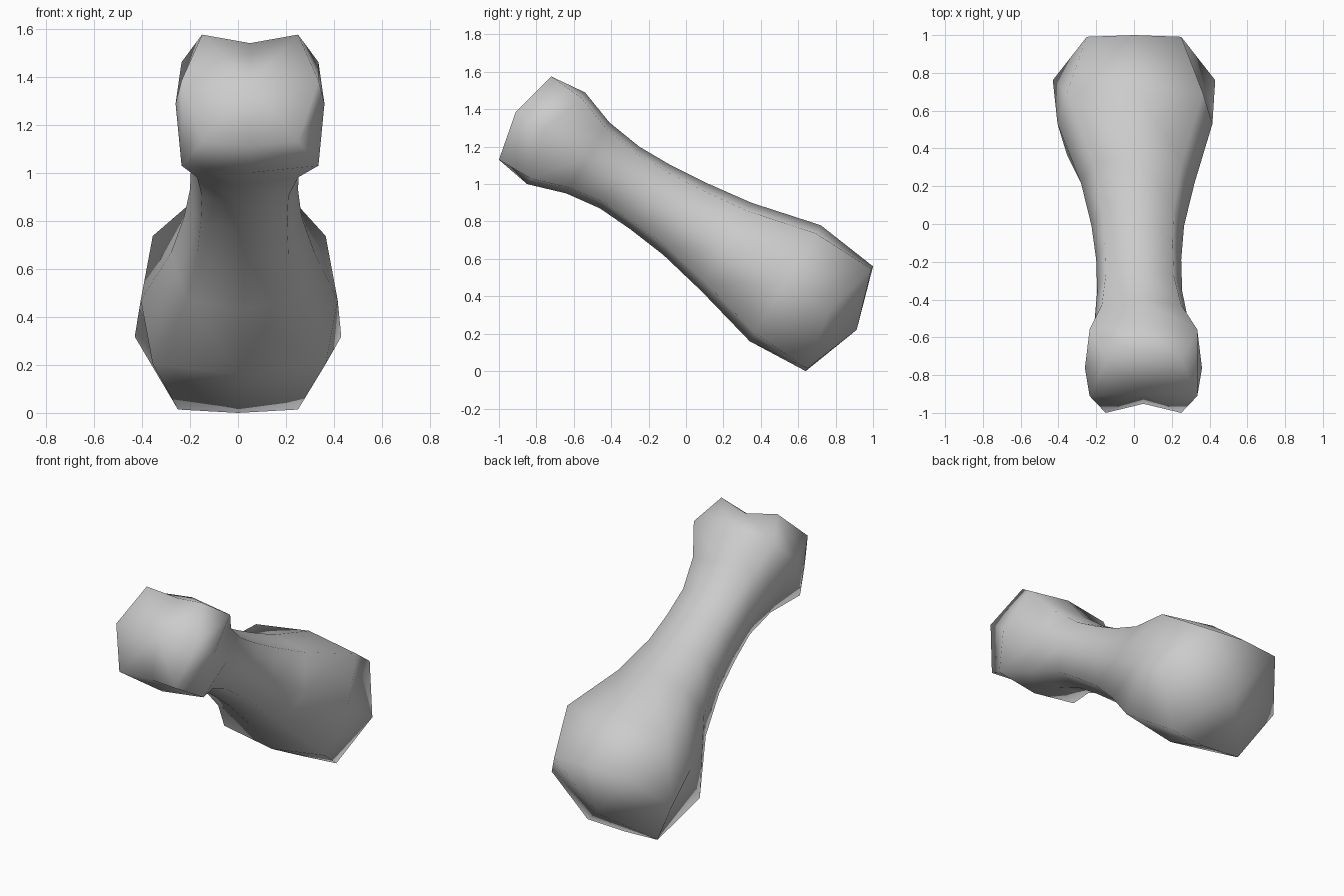
import bpy, bmesh
from mathutils import Vector

if "Cube" in bpy.data.objects:
    bpy.data.objects.remove(bpy.data.objects["Cube"])

# Stations from the thick rear end to the front end:
# top(y,z), bottom(y,z), x centre, half width, corner x, corner height,
# axial shift of side points, axial shift of middle points
STATIONS = [
    ((1.00, .56), (.64, .00), .00, .43, .25, .95, .07, 0),
    ((.72, .78), (.34, .16), .005, .41, .36, .86, 0, 0),
    ((.35, .90), (.08, .43), .02, .30, .235, .82, 0, 0),
    ((.10, 1.01), (-.12, .62), .02, .245, .19, .80, 0, 0),
    ((-.08, 1.10), (-.30, .76), .025, .225, .18, .80, 0, 0),
    ((-.25, 1.20), (-.46, .87), .03, .225, .18, .80, 0, 0),
    ((-.41, 1.33), (-.64, .95), .04, .25, .21, .84, 0, 0),
    ((-.54, 1.49), (-.85, 1.00), .05, .31, .285, .88, .08, 0),
    ((-.72, 1.575), (-1.00, 1.13), .05, .285, .20, 1.0, .06, -.05),
]


def frame(top, bottom):
    """Centre, half-height vector and axis direction of a station."""
    t, b = Vector((0, *top)), Vector((0, *bottom))
    half = (t - b) / 2
    axis = Vector((0, -half.z, half.y)).normalized()
    return (t + b) / 2, half, axis


def add_ring(bm, top, bottom, xc, w, cx, cv, side_shift, mid_shift):
    c, half, axis = frame(top, bottom)
    mv = .96 if mid_shift else 1
    pts = [(0, mv, mid_shift), (cx, cv, 0), (w, 0, side_shift), (cx, -cv, 0),
           (0, -mv, mid_shift), (-cx, -cv, 0), (-w, 0, side_shift), (-cx, cv, 0)]
    return [bm.verts.new(c + half * v + axis * s + Vector((xc + x, 0, 0)))
            for x, v, s in pts]


def cap(bm, ring, station, bulge):
    c, _, axis = frame(station[0], station[1])
    tip = bm.verts.new(c + axis * bulge + Vector((station[2], 0, 0)))
    for i in range(8):
        bm.faces.new((ring[i], ring[(i + 1) % 8], tip))


# Bone: lofted eight-sided shaft with domed ends
bm = bmesh.new()
rings = [add_ring(bm, *s) for s in STATIONS]
for a, b in zip(rings, rings[1:]):
    for i in range(8):
        j = (i + 1) % 8
        bm.faces.new((a[i], a[j], b[j], b[i]))
cap(bm, rings[0], STATIONS[0], -.11)
cap(bm, rings[-1], STATIONS[-1], .045)
bmesh.ops.recalc_face_normals(bm, faces=bm.faces)
for f in bm.faces:
    f.smooth = True
mesh = bpy.data.meshes.new("bone")
bm.to_mesh(mesh)
bm.free()
bpy.context.collection.objects.link(bpy.data.objects.new("bone", mesh))
